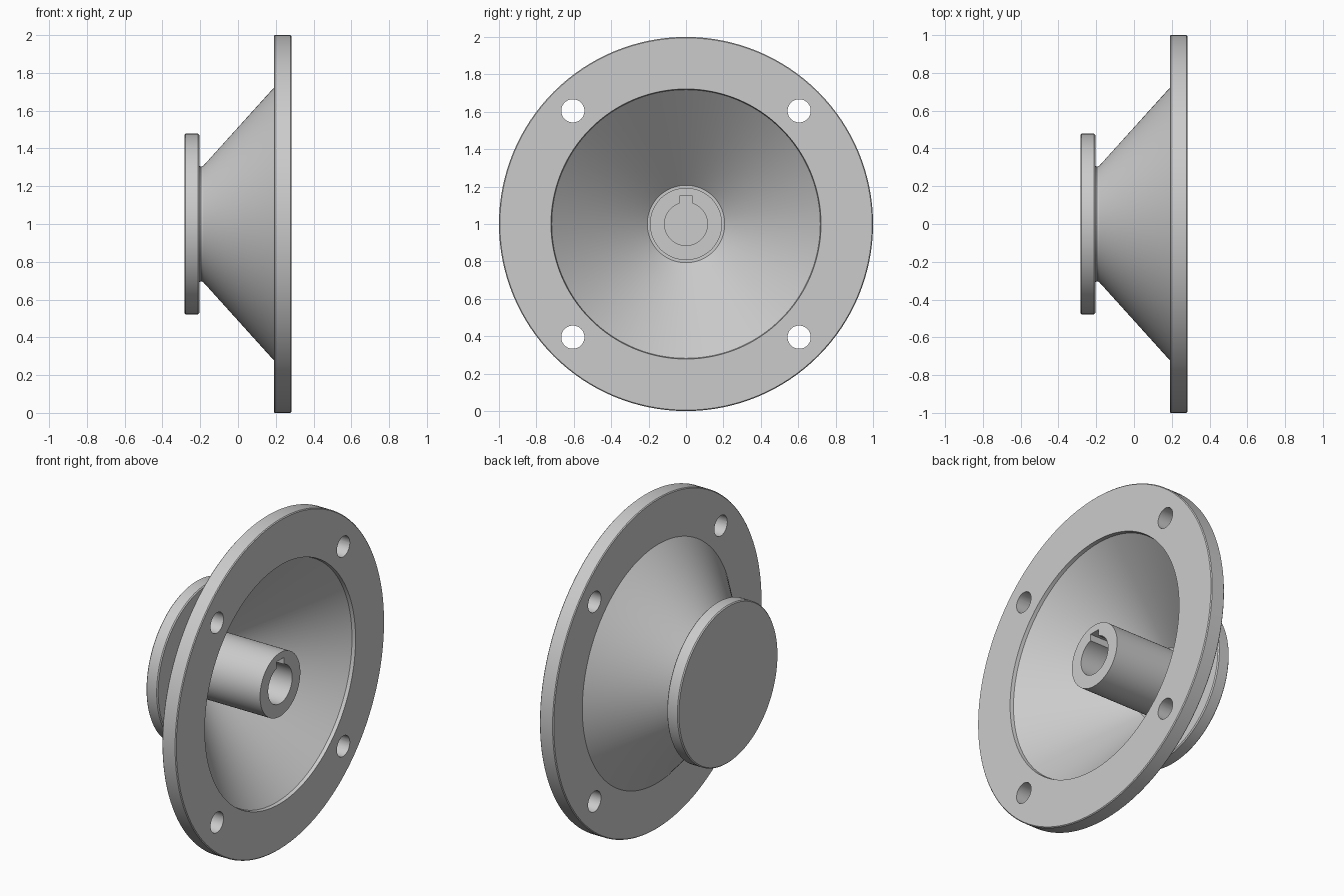
import bpy, bmesh
from math import pi, radians
from mathutils import Matrix

if "Cube" in bpy.data.objects:
    bpy.data.objects.remove(bpy.data.objects["Cube"])

SEG = 128


def revolve(name, profile):
    """Spin an (x, radius) profile around the X axis at z = 1."""
    bm = bmesh.new()
    vs = [bm.verts.new((x, 0, 1 + r)) for x, r in profile]
    es = [bm.edges.new(p) for p in zip(vs, vs[1:])]
    bmesh.ops.spin(bm, geom=vs + es, cent=(0, 0, 1), axis=(1, 0, 0),
                   angle=2 * pi, steps=SEG, use_duplicate=False)
    bmesh.ops.remove_doubles(bm, verts=bm.verts, dist=1e-5)
    bmesh.ops.recalc_face_normals(bm, faces=bm.faces)
    return finish(name, bm)


def finish(name, bm):
    me = bpy.data.meshes.new(name)
    bm.to_mesh(me)
    bm.free()
    ob = bpy.data.objects.new(name, me)
    bpy.context.collection.objects.link(ob)
    return ob


# Coupling body: end disc, neck, hollow cone, flange and inner hub with blind bore
body = revolve("flanged_cone_coupling", [
    (-0.283, 0), (-0.283, 0.472), (-0.277, 0.478),        # end disc
    (-0.211, 0.478), (-0.205, 0.472), (-0.205, 0.315),
    (-0.203, 0.307), (-0.197, 0.303), (-0.190, 0.304), (-0.182, 0.310),  # neck
    (0.190, 0.722), (0.190, 0.995), (0.195, 1.0),         # outer cone, flange
    (0.278, 1.0), (0.283, 0.995), (0.283, 0.722),
    (0.262, 0.718), (-0.195, 0.207), (-0.195, 0.193),     # lip, inner cone
    (0.283, 0.193), (0.283, 0.115), (-0.20, 0.115), (-0.20, 0),  # hub, bore
])

# Cutters: four bolt holes and a keyway in the bore
bm = bmesh.new()
for y in (-0.605, 0.605):
    for z in (0.395, 1.605):
        bmesh.ops.create_cone(
            bm, cap_ends=True, segments=40, radius1=0.062, radius2=0.062, depth=0.3,
            matrix=Matrix.Translation((0.235, y, z)) @ Matrix.Rotation(pi / 2, 4, 'Y'))
bmesh.ops.create_cube(bm, size=1, matrix=Matrix.Translation((0.055, 0, 1.10))
                      @ Matrix.Diagonal((0.51, 0.07, 0.10, 1)))
cutter = finish("hole_cutters", bm)
cutter.hide_render = True

mod = body.modifiers.new("holes", 'BOOLEAN')
mod.operation = 'DIFFERENCE'
mod.solver = 'EXACT'
mod.object = cutter

bpy.ops.object.select_all(action='DESELECT')
bpy.context.view_layer.objects.active = body
body.select_set(True)
bpy.ops.object.modifier_apply(modifier=mod.name)
bpy.data.objects.remove(cutter, do_unlink=True)
bpy.ops.object.shade_smooth_by_angle(angle=radians(30))
